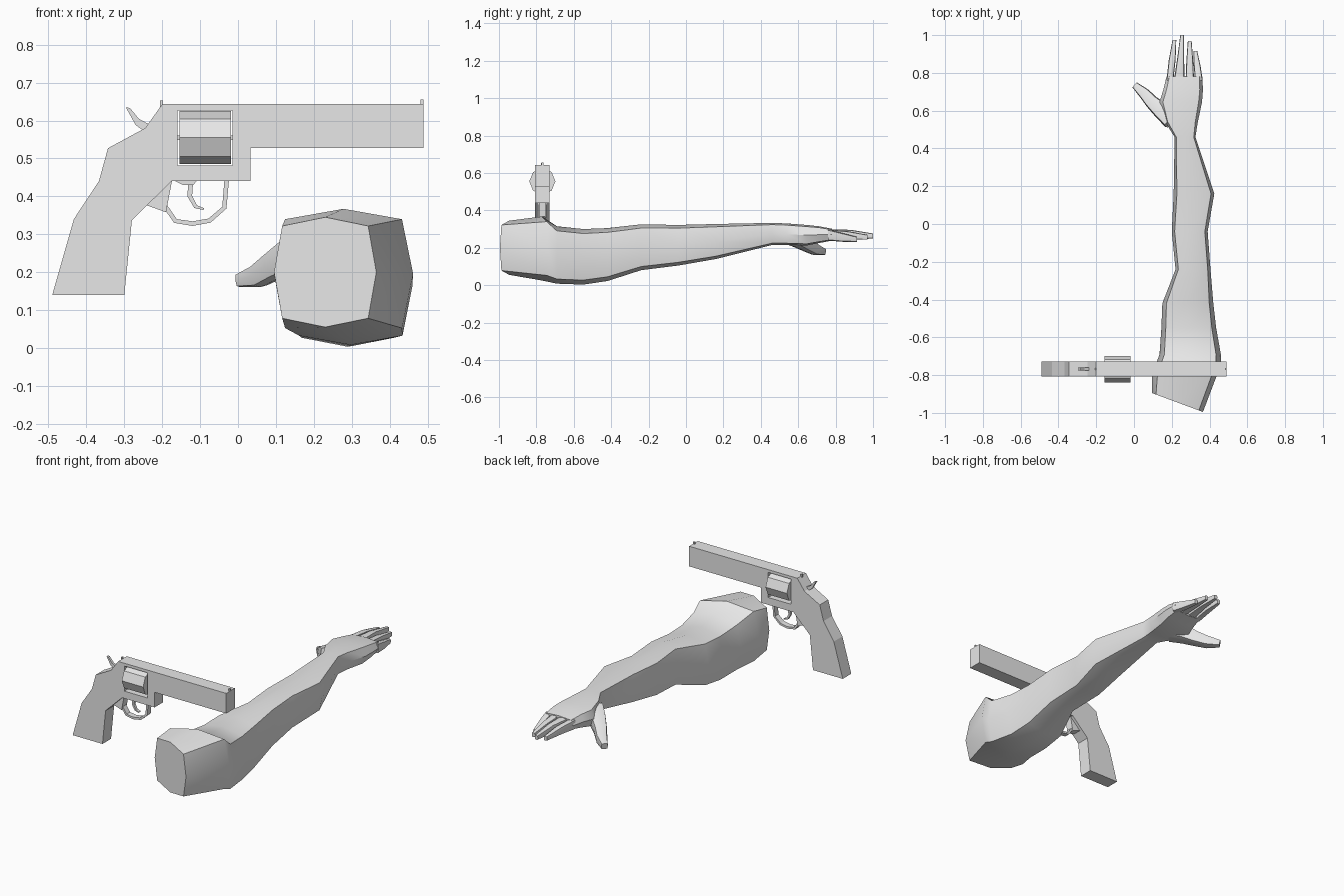
import bpy
import bmesh
import math
from mathutils import Vector

cube = bpy.data.objects.get("Cube")
if cube:
    bpy.data.objects.remove(cube, do_unlink=True)

grey = bpy.data.materials.new("plain grey")
grey.use_nodes = True
grey.diffuse_color = (0.8, 0.8, 0.8, 1)
grey.node_tree.nodes["Principled BSDF"].inputs["Base Color"].default_value = (0.8, 0.8, 0.8, 1)

GUN_Y = -0.768
K = 0.84  # how boxy the limb sections are
SECTION = [(-K, K), (0, 1), (K, K), (1, 0), (K, -K), (0, -1), (-K, -K), (-1, 0)]


def select(ob):
    bpy.ops.object.select_all(action='DESELECT')
    ob.select_set(True)
    bpy.context.view_layer.objects.active = ob


def loft(name, rings, angle):
    """Skin a list of equal-length point rings and cap both ends."""
    bm = bmesh.new()
    loops = [[bm.verts.new(p) for p in ring] for ring in rings]
    n = len(loops[0])
    for a, b in zip(loops, loops[1:]):
        for i in range(n):
            j = (i + 1) % n
            bm.faces.new((a[i], a[j], b[j], b[i]))
    bm.faces.new(loops[0])
    bm.faces.new(loops[-1])
    bmesh.ops.recalc_face_normals(bm, faces=bm.faces)
    me = bpy.data.meshes.new(name)
    bm.to_mesh(me)
    bm.free()
    me.materials.append(grey)
    ob = bpy.data.objects.new(name, me)
    bpy.context.collection.objects.link(ob)
    select(ob)
    bpy.ops.object.shade_smooth_by_angle(angle=math.radians(angle))
    return ob


def ring_y(y, xl, xr, zb, zt, skew=0.0):
    """Boxy octagon across y; skew swings the right end along y."""
    cx, cz, hx, hz = (xl + xr) / 2, (zb + zt) / 2, (xr - xl) / 2, (zt - zb) / 2
    return [Vector((cx + u * hx, y + skew * u, cz + v * hz)) for u, v in SECTION]


def plate(name, outlines, half):
    """Extrude x-z outlines along y; inner outlines become holes."""
    cu = bpy.data.curves.new(name, 'CURVE')
    cu.dimensions = '2D'
    cu.fill_mode = 'BOTH'
    cu.extrude = half
    for pts in outlines:
        sp = cu.splines.new('POLY')
        sp.points.add(len(pts) - 1)
        for p, (x, z) in zip(sp.points, pts):
            p.co = (x, z, 0, 1)
        sp.use_cyclic_u = True
    cu.materials.append(grey)
    ob = bpy.data.objects.new(name, cu)
    ob.rotation_euler.x = math.pi / 2
    ob.location.y = GUN_Y
    bpy.context.collection.objects.link(ob)
    select(ob)
    bpy.ops.object.convert(target='MESH')
    bpy.ops.object.shade_flat()


def band(path, widths):
    """Outline of a strip running along an x-z path."""
    left, right = [], []
    for i, p in enumerate(path):
        a, b = Vector(path[max(i - 1, 0)]), Vector(path[min(i + 1, len(path) - 1)])
        d = (b - a).normalized()
        side = Vector((-d.y, d.x)) * widths[i] / 2
        left.append(tuple(Vector(p) + side))
        right.append(tuple(Vector(p) - side))
    return left + right[::-1]


def box_outline(x0, x1, z0, z1):
    return [(x0, z0), (x1, z0), (x1, z1), (x0, z1)]


# Arm from shoulder stump to knuckles
loft("arm_and_palm", [ring_y(*r) for r in (
    (-0.945, 0.095, 0.365, 0.055, 0.345, -0.05),
    (-0.77, 0.095, 0.462, 0.025, 0.367, 0.03),
    (-0.69, 0.135, 0.46, 0.008, 0.315),
    (-0.55, 0.145, 0.435, 0.003, 0.30),
    (-0.42, 0.15, 0.42, 0.022, 0.305),
    (-0.24, 0.22, 0.405, 0.08, 0.325),
    (-0.04, 0.20, 0.39, 0.105, 0.322),
    (0.16, 0.21, 0.425, 0.14, 0.327),
    (0.46, 0.215, 0.325, 0.215, 0.333),
    (0.54, 0.165, 0.338, 0.215, 0.33),
    (0.645, 0.135, 0.36, 0.212, 0.322),
    (0.71, 0.155, 0.365, 0.225, 0.315),
    (0.78, 0.172, 0.362, 0.238, 0.302))], 30)

# Fingers: base left and right, tip centre, tip y, tip z
for name, x0, x1, tip, y, z in (
        ("index_finger", 0.172, 0.208, 0.214, 0.975, 0.258),
        ("middle_finger", 0.211, 0.268, 0.255, 1.0, 0.262),
        ("ring_finger", 0.273, 0.318, 0.295, 0.97, 0.255),
        ("little_finger", 0.323, 0.364, 0.325, 0.915, 0.244)):
    mid, my = (x0 + x1) / 2 * 0.5 + tip * 0.5, (0.76 + y) / 2
    loft(name, [ring_y(0.76, x0, x1, 0.238, 0.298),
                ring_y(my, mid - 0.018, mid + 0.018, z - 0.012, z + 0.034),
                ring_y(y, tip - 0.01, tip + 0.01, z - 0.012, z + 0.014)], 30)

# Thumb swept along a bent path
path = [Vector(p) for p in ((0.20, 0.55, 0.265), (0.145, 0.60, 0.245), (0.095, 0.645, 0.215),
                            (0.055, 0.69, 0.19), (0.005, 0.735, 0.178))]
thumb = []
for i, (p, r) in enumerate(zip(path, (0.05, 0.045, 0.036, 0.03, 0.018))):
    d = (path[min(i + 1, 4)] - path[max(i - 1, 0)]).normalized()
    u = d.cross(Vector((0, 0, 1))).normalized()
    v = u.cross(d)
    thumb.append([p + u * a * r + v * b * r for a, b in SECTION])
loft("thumb", thumb, 30)

# Revolver frame, grip and barrel with a window through it
plate("revolver_body", [
    [(-0.49, 0.14), (-0.30, 0.14), (-0.28, 0.337), (-0.175, 0.44), (0.033, 0.44),
     (0.033, 0.527), (0.49, 0.527), (0.49, 0.643), (-0.20, 0.643), (-0.245, 0.58),
     (-0.343, 0.527), (-0.367, 0.44), (-0.433, 0.34)],
    box_outline(-0.16, -0.014, 0.482, 0.627)], 0.039)

# Eight-sided drum
loft("revolver_drum", [[Vector((x, GUN_Y + 0.07 * math.cos(a), 0.555 + 0.07 * math.sin(a)))
                        for a in (i * math.pi / 4 for i in range(8))]
                       for x in (-0.155, -0.019)], 20)
plate("drum_pin", [box_outline(-0.162, -0.012, 0.549, 0.561)], 0.006)

# Trigger guard and trigger
plate("trigger_guard", [band([(-0.20, 0.385), (-0.165, 0.335), (-0.12, 0.328), (-0.075, 0.336),
                              (-0.036, 0.37), (-0.03, 0.442)], [0.012] * 6)], 0.016)
plate("guard_root", [[(-0.24, 0.376), (-0.19, 0.358), (-0.174, 0.442), (-0.20, 0.43)]], 0.022)
plate("trigger", [band([(-0.125, 0.445), (-0.127, 0.40), (-0.112, 0.373), (-0.09, 0.366)],
                       [0.014, 0.012, 0.01, 0.005])], 0.008)
plate("trigger_base", [[(-0.17, 0.442), (-0.145, 0.43), (-0.118, 0.43), (-0.108, 0.442)]], 0.016)

# Hammer and sights
plate("hammer", [[(-0.296, 0.635), (-0.285, 0.633), (-0.262, 0.605), (-0.235, 0.59),
                  (-0.245, 0.57), (-0.27, 0.588)]], 0.007)
plate("rear_sight", [box_outline(-0.206, -0.198, 0.635, 0.653)], 0.006)
plate("front_sight", [box_outline(0.481, 0.49, 0.64, 0.655)], 0.005)
